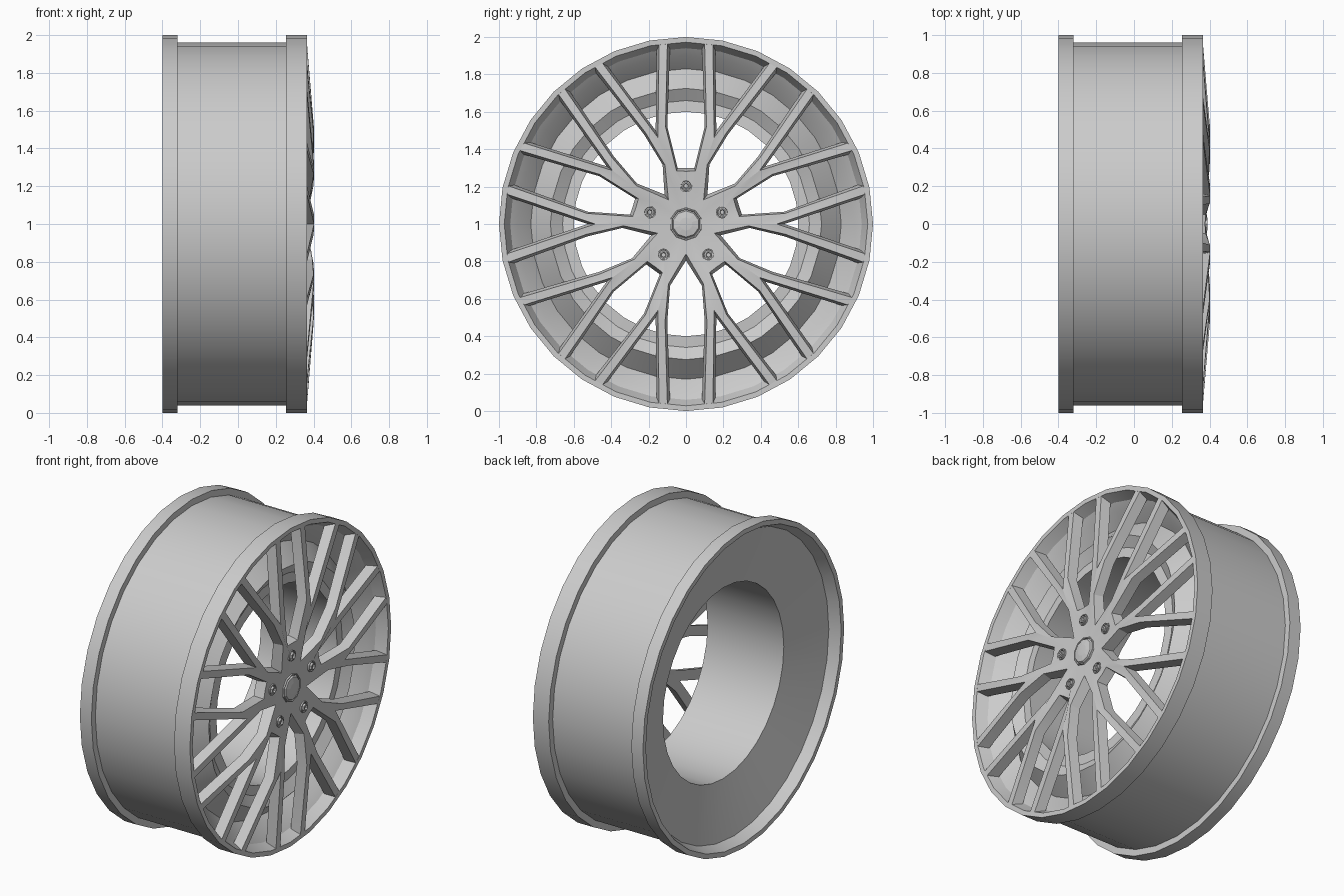
import bpy, bmesh, math
from mathutils import Matrix, Vector

cube = bpy.data.objects.get("Cube")
if cube:
    bpy.data.objects.remove(cube, do_unlink=True)

metal = bpy.data.materials.new("satin_grey")
metal.use_nodes = True
GREY = (0.6, 0.6, 0.6, 1)
metal.diffuse_color = GREY
metal.node_tree.nodes["Principled BSDF"].inputs["Base Color"].default_value = GREY


def finish(bm, name, angle=30):
    """Turn a bmesh into an object lifted to wheel-centre height."""
    bmesh.ops.translate(bm, verts=bm.verts, vec=(0, 0, 1))
    mesh = bpy.data.meshes.new(name)
    bm.to_mesh(mesh)
    bm.free()
    mesh.materials.append(metal)
    obj = bpy.data.objects.new(name, mesh)
    bpy.context.collection.objects.link(obj)
    bpy.ops.object.select_all(action='DESELECT')
    obj.select_set(True)
    bpy.context.view_layer.objects.active = obj
    bpy.ops.object.shade_smooth_by_angle(angle=math.radians(angle))
    return obj


def lathe(name, profile, sides, closed=False, centre=(0, 0), angle=30):
    """Revolve (x, radius) points about an axis parallel to x."""
    bm = bmesh.new()
    verts = [bm.verts.new((x, 0, r)) for x, r in profile]
    edges = [bm.edges.new(p) for p in zip(verts, verts[1:])]
    if closed:
        edges.append(bm.edges.new((verts[-1], verts[0])))
    bmesh.ops.spin(bm, geom=verts + edges, axis=(1, 0, 0), cent=(0, 0, 0),
                   angle=math.tau, steps=sides)
    bmesh.ops.remove_doubles(bm, verts=bm.verts, dist=0.0005)
    bmesh.ops.recalc_face_normals(bm, faces=bm.faces)
    bmesh.ops.translate(bm, verts=bm.verts, vec=(0, *centre))
    return finish(bm, name, angle)


# Rim: flanges, barrel, stepped inside and open centre tube
lathe("rim", [
    (-0.4, 1.0), (-0.32, 1.0), (-0.32, 0.96), (0.255, 0.96), (0.255, 1.0),
    (0.365, 1.0), (0.365, 0.972), (0.3, 0.94), (0.27, 0.9), (0.2, 0.83),
    (0.305, 0.725), (0.265, 0.66), (0.27, 0.6), (-0.26, 0.6), (-0.335, 0.94),
    (-0.4, 0.97)], 32, closed=True, angle=25)


# Spokes: ten forked arms, made from mirrored half sectors
def crest(r):
    """Height of the spoke face at a given radius."""
    steps = [(0, 0.37), (0.28, 0.37), (0.36, 0.4), (0.53, 0.4), (1, 0.362)]
    for (r0, x0), (r1, x1) in zip(steps, steps[1:]):
        if r <= r1:
            return x0 + (x1 - x0) * (r - r0) / (r1 - r0)
    return steps[-1][1]


def gap(u, v):
    """Point on the opening beside an arm, from the opening's own axis."""
    return Matrix.Rotation(math.radians(18), 2) @ Vector((u, -v))


THICK = 0.06
bm = bmesh.new()
for k in range(10):
    for side in (1, -1):
        blunt = (k % 2 == 0) == (side == 1)
        hub, root, crotch = (0.2, 0), (0.36, 0), (0.525, 0)
        point = gap(0.195, 0)
        corner = gap(0.3, 0.045) if blunt else gap(0.33, 0.085)
        bend = gap(0.52, 0.1)
        sector = [((0, 0), hub, point), (hub, root, corner, point),
                  (root, crotch, bend, corner),
                  (crotch, (0.975, 0.152), gap(0.975, 0.084), bend)]
        if blunt:
            sector.append((point, corner, gap(0.3, 0)))
        turn = Matrix.Rotation(math.radians(36 * k), 2)
        for poly in sector:
            pts = [turn @ Vector((u, v * side)) for u, v in poly]
            verts = [bm.verts.new((crest(p.length) - THICK, p.x, p.y)) for p in pts]
            bm.faces.new(verts if side == 1 else verts[::-1])
bmesh.ops.remove_doubles(bm, verts=bm.verts, dist=0.001)
bm.normal_update()
front = bm.faces[:]
back = bmesh.ops.duplicate(bm, geom=front)["geom"]
bmesh.ops.reverse_faces(bm, faces=[f for f in back if isinstance(f, bmesh.types.BMFace)])
# Drafted side walls rise from the back outline to the face
bmesh.ops.inset_region(bm, faces=front, thickness=0.014, depth=THICK,
                       use_boundary=True, use_even_offset=True)
bmesh.ops.remove_doubles(bm, verts=bm.verts, dist=0.0005)
finish(bm, "spokes", 20)

# Centre cap with a raised collar and a faceted, lightly domed top
lathe("centre_cap", [(0.36, 0.09), (0.378, 0.086), (0.378, 0.08), (0.372, 0.077),
                     (0.382, 0.07), (0.388, 0.035), (0.39, 0)], 10, angle=4)

# Lug bolts in raised seats
for i in range(5):
    a = math.radians(90 + 72 * i)
    spot = (0.204 * math.cos(a), 0.204 * math.sin(a))
    lathe("bolt_seat", [(0.36, 0.034), (0.38, 0.034), (0.38, 0.028), (0.372, 0.026)],
          12, centre=spot)
    lathe("lug_bolt", [(0.36, 0.023), (0.388, 0.023), (0.39, 0.015),
                       (0.38, 0.012), (0.38, 0)], 6, centre=spot)
